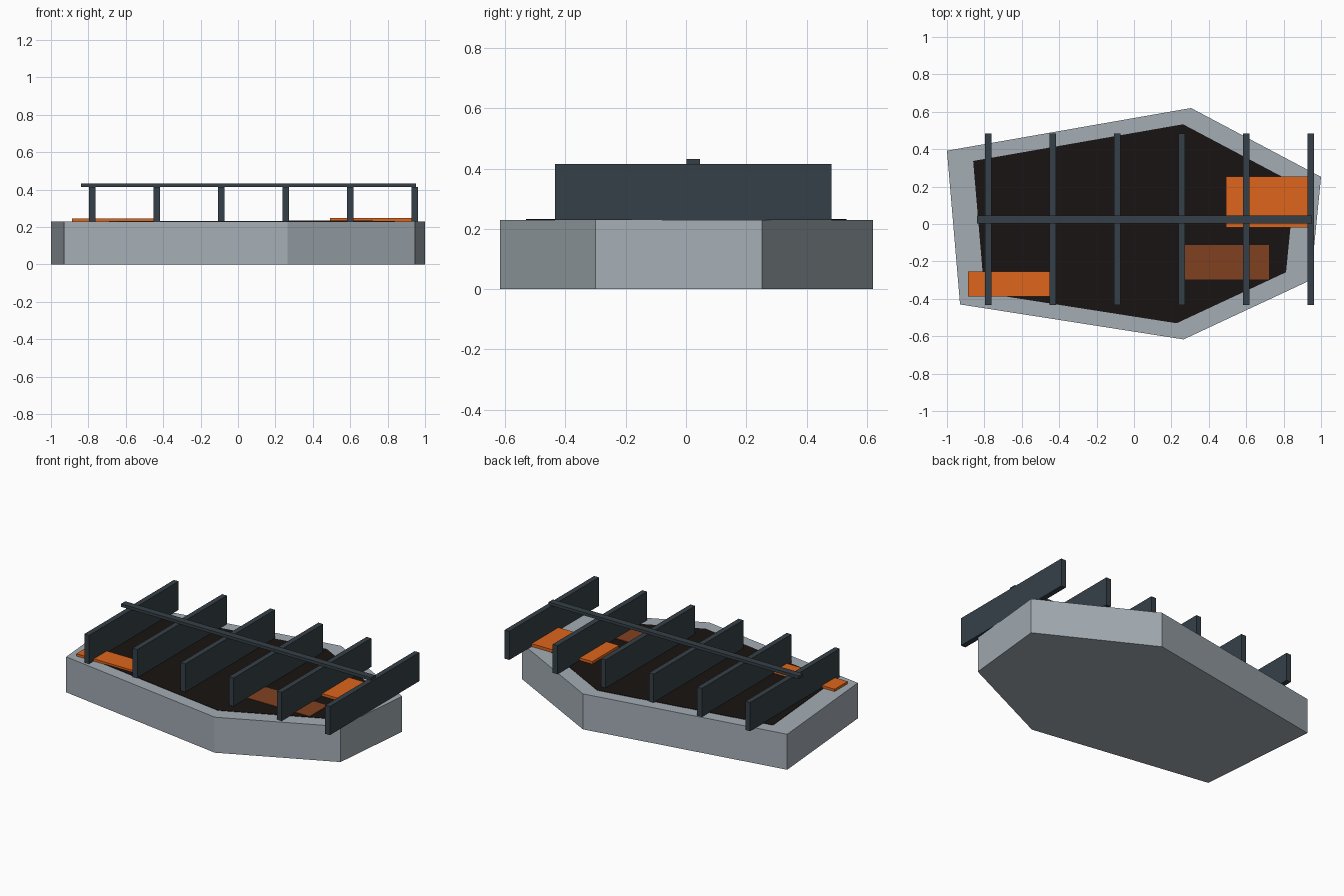
import bpy, bmesh

if "Cube" in bpy.data.objects:
    bpy.data.objects.remove(bpy.data.objects["Cube"])


def material(name, rgb):
    m = bpy.data.materials.new(name)
    m.diffuse_color = (*rgb, 1)
    m.use_nodes = True
    m.node_tree.nodes["Principled BSDF"].inputs["Base Color"].default_value = m.diffuse_color
    return m


def prism(name, outline, z0, z1, mat):
    """Extrude a flat outline from z0 up to z1."""
    bm = bmesh.new()
    face = bm.faces.new([bm.verts.new((x, y, z0)) for x, y in outline])
    top = bmesh.ops.extrude_face_region(bm, geom=[face])["geom"]
    bmesh.ops.translate(bm, vec=(0, 0, z1 - z0),
                        verts=[v for v in top if isinstance(v, bmesh.types.BMVert)])
    bmesh.ops.recalc_face_normals(bm, faces=bm.faces)
    mesh = bpy.data.meshes.new(name)
    bm.to_mesh(mesh)
    bm.free()
    mesh.materials.append(mat)
    obj = bpy.data.objects.new(name, mesh)
    bpy.context.collection.objects.link(obj)
    return obj


def box(name, x0, x1, y0, y1, z0, z1, mat):
    return prism(name, [(x0, y0), (x1, y0), (x1, y1), (x0, y1)], z0, z1, mat)


stone = material("pale_stone", (0.37, 0.42, 0.46))
soil = material("dark_bed", (0.009, 0.007, 0.006))
orange = material("orange", (0.73, 0.13, 0.012))
rust = material("rust", (0.22, 0.053, 0.014))
steel = material("dark_steel", (0.036, 0.051, 0.064))

# Six-sided slab with a thin dark bed inset on top
outline = [(-0.93, -0.43), (0.265, -0.617), (0.945, -0.30),
           (1.0, 0.252), (0.305, 0.62), (-1.0, 0.392)]
prism("base_slab", outline, 0, 0.23, stone)
prism("dark_bed", [(x * 0.86, y * 0.86) for x, y in outline], 0.222, 0.2325, soil)

# Flat coloured pads
box("pad_left", -0.888, -0.447, -0.387, -0.253, 0.228, 0.245, orange)
box("pad_right", 0.493, 0.94, -0.02, 0.255, 0.23, 0.249, orange)
box("pad_rust", 0.27, 0.722, -0.297, -0.113, 0.226, 0.2355, rust)

# Row of upright fins
for i in range(6):
    x = -0.78 + i * 0.345
    box(f"fin_{i + 1}", x - 0.017, x + 0.017, -0.434, 0.483, 0.23, 0.415, steel)

# Rail tying the fins together
box("top_rail", -0.84, 0.952, 0.002, 0.046, 0.413, 0.432, steel)
